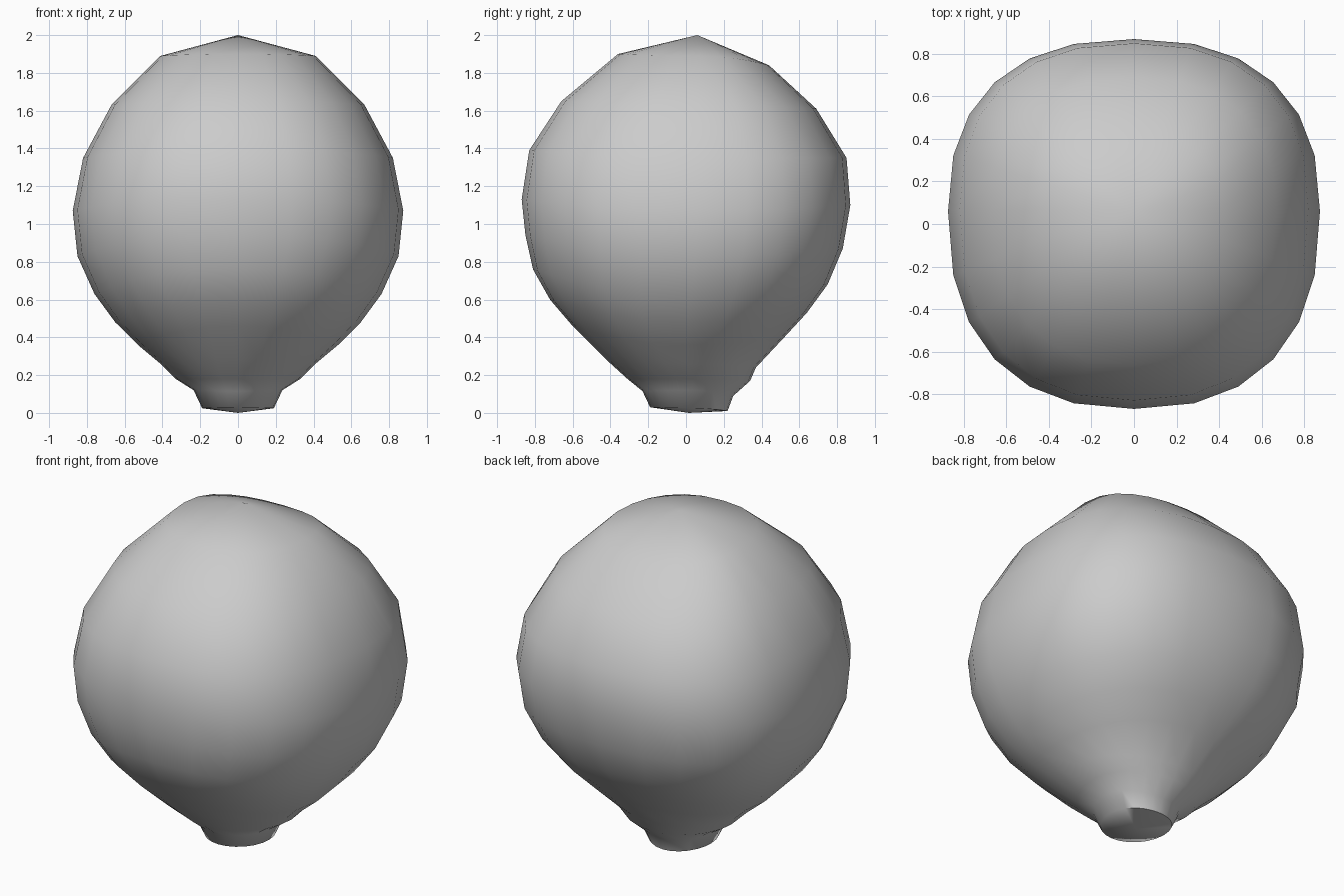
import bpy, bmesh
from math import cos, sin, pi

if "Cube" in bpy.data.objects:
    bpy.data.objects.remove(bpy.data.objects["Cube"])

SEGMENTS = 24
# Each ring: half width, side z, front y, front z, back y, back z, roundness
RINGS = [
    (0.41, 1.89, -0.36, 1.90, 0.44, 1.84, 2.3),
    (0.67, 1.63, -0.66, 1.65, 0.69, 1.61, 2.35),
    (0.82, 1.35, -0.83, 1.39, 0.85, 1.35, 2.4),
    (0.875, 1.07, -0.87, 1.13, 0.87, 1.10, 2.4),
    (0.85, 0.83, -0.85, 0.94, 0.83, 0.87, 2.4),
    (0.76, 0.63, -0.81, 0.76, 0.75, 0.68, 2.35),
    (0.65, 0.48, -0.72, 0.60, 0.64, 0.53, 2.3),
    (0.53, 0.36, -0.60, 0.46, 0.52, 0.40, 2.2),
    (0.41, 0.26, -0.42, 0.28, 0.37, 0.24, 2.1),
    (0.33, 0.18, -0.31, 0.18, 0.34, 0.17, 2.0),
    (0.235, 0.12, -0.23, 0.115, 0.25, 0.09, 2.0),
    (0.19, 0.025, -0.19, 0.03, 0.22, 0.01, 2.0),
]


def spow(v, p):
    return (abs(v) ** p) * (1 if v >= 0 else -1)


def ring_points(ring):
    w, zs, yf, zf, yb, zb, n = ring
    yc = (yf + yb) / 2 + 0.06 * min(1, w / 0.8)
    for i in range(SEGMENTS):
        a = 2 * pi * i / SEGMENTS
        c, s = spow(cos(a), 2 / n), spow(sin(a), 2 / n)
        y_end, z_end = (yb, zb) if s > 0 else (yf, zf)
        yield (w * c, yc + abs(s) * (y_end - yc), zs + s * s * (z_end - zs))


# Balloon envelope with a pinched neck, lofted from the crown down
bm = bmesh.new()
loops = [[bm.verts.new(p) for p in ring_points(r)] for r in RINGS]
for upper, lower in zip(loops, loops[1:]):
    for i in range(SEGMENTS):
        j = (i + 1) % SEGMENTS
        bm.faces.new((upper[i], lower[i], lower[j], upper[j]))

# Crown point and closed neck base
crown = bm.verts.new((0, 0.06, 2.0))
base = bm.verts.new((0, 0.015, 0.0))
for i in range(SEGMENTS):
    j = (i + 1) % SEGMENTS
    bm.faces.new((crown, loops[0][i], loops[0][j]))
    bm.faces.new((base, loops[-1][j], loops[-1][i]))
bmesh.ops.recalc_face_normals(bm, faces=bm.faces)

mesh = bpy.data.meshes.new("balloon_body")
bm.to_mesh(mesh)
bm.free()
balloon = bpy.data.objects.new("balloon_body", mesh)
bpy.context.collection.objects.link(balloon)
bpy.context.view_layer.objects.active = balloon
balloon.select_set(True)
bpy.ops.object.shade_smooth_by_angle(angle=pi / 3)
